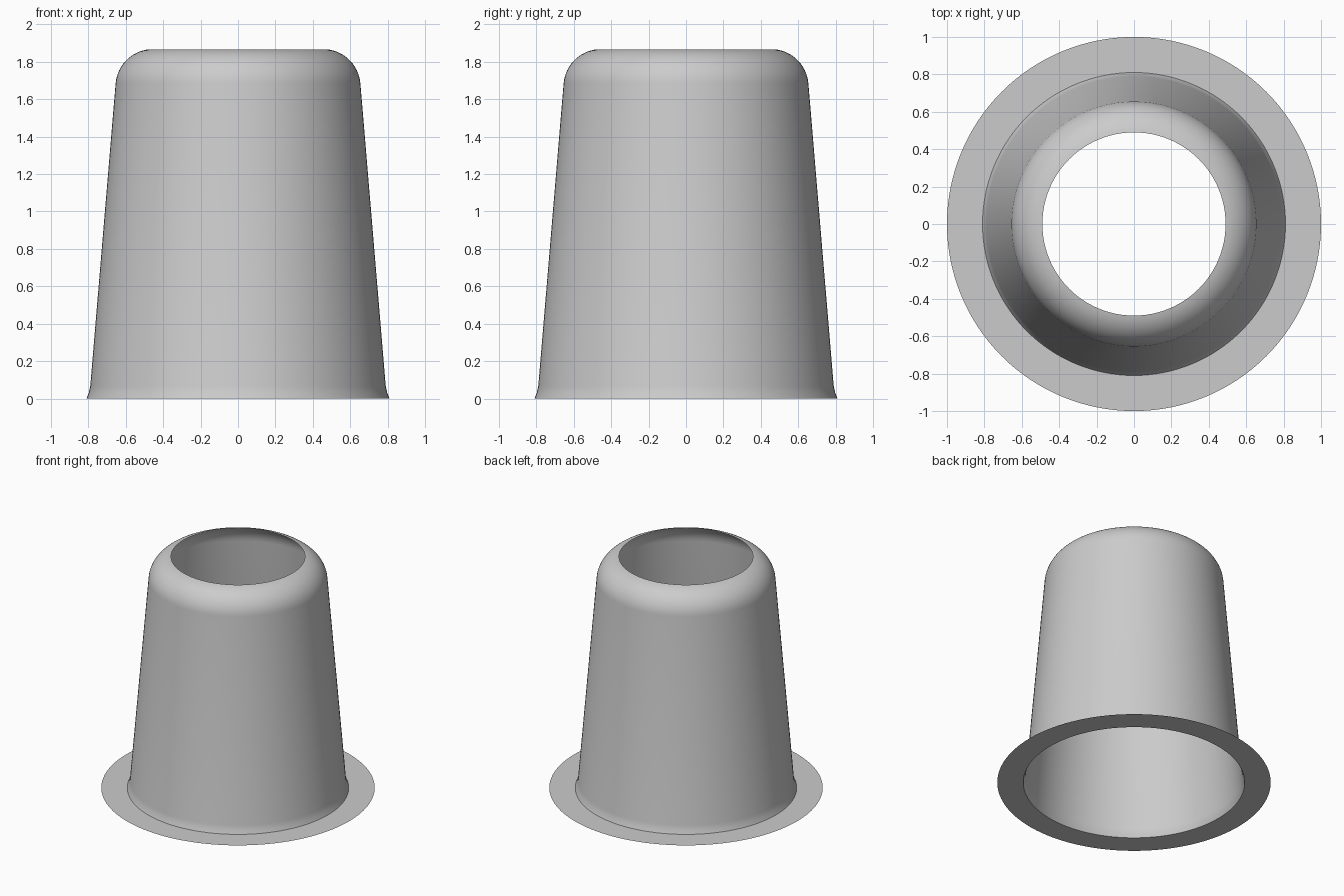
import bpy, bmesh, math

SEGMENTS = 128

cube = bpy.data.objects.get("Cube")
if cube:
    bpy.data.objects.remove(cube, do_unlink=True)

grey = bpy.data.materials.new("light grey")
grey.use_nodes = True
colour = (0.6, 0.6, 0.6, 1)
grey.diffuse_color = colour
grey.node_tree.nodes["Principled BSDF"].inputs["Base Color"].default_value = colour


def lathe(name, profile):
    """Spin an open (radius, height) profile around the z axis."""
    bm = bmesh.new()
    verts = [bm.verts.new((r, 0, z)) for r, z in profile]
    edges = [bm.edges.new(pair) for pair in zip(verts, verts[1:])]
    bmesh.ops.spin(bm, geom=verts + edges, cent=(0, 0, 0), axis=(0, 0, 1),
                   angle=math.tau, steps=SEGMENTS, use_merge=True)
    bmesh.ops.remove_doubles(bm, verts=bm.verts, dist=1e-5)
    # Thin open sheet: face outwards and upwards
    bm.normal_update()
    face = max(bm.faces, key=lambda f: f.calc_area())
    c = face.calc_center_median()
    if face.normal.x * c.x + face.normal.y * c.y + face.normal.z < 0:
        bmesh.ops.reverse_faces(bm, faces=bm.faces)
    mesh = bpy.data.meshes.new(name)
    bm.to_mesh(mesh)
    bm.free()
    mesh.materials.append(grey)
    obj = bpy.data.objects.new(name, mesh)
    bpy.context.collection.objects.link(obj)
    bpy.ops.object.select_all(action='DESELECT')
    obj.select_set(True)
    bpy.context.view_layer.objects.active = obj
    bpy.ops.object.shade_smooth_by_angle(angle=math.radians(30))
    return obj


# Tapered sleeve: flared foot, straight wall, rounded open shoulder
radius, centre_r, centre_z = 0.2, 0.455, 1.668
start, end, steps = math.radians(4.8), math.radians(80), 14
shoulder = []
for i in range(steps + 1):
    a = start + (end - start) * i / steps
    shoulder.append((centre_r + radius * math.cos(a), centre_z + radius * math.sin(a)))
foot = [(0.81, 0), (0.798, 0.03), (0.79, 0.065)]
lathe("tapered_sleeve", foot + shoulder)

# Flat ring around the foot
lathe("base_flange", [(1.0, 0), (0.81, 0)])
